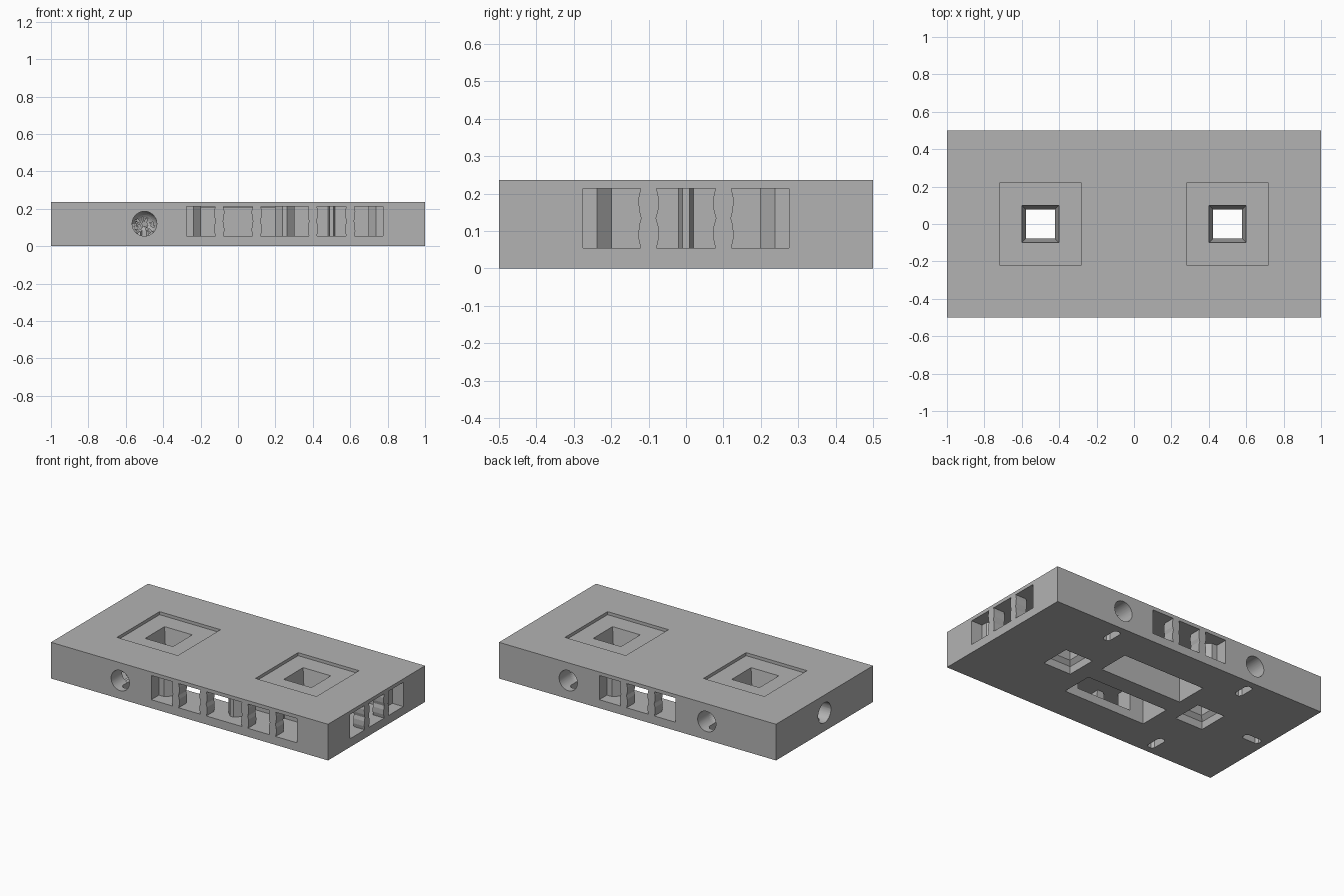
import bpy, bmesh, math
from mathutils import Matrix

if "Cube" in bpy.data.objects:
    bpy.data.objects.remove(bpy.data.objects["Cube"])

grey = bpy.data.materials.new("plain_grey")
grey.use_nodes = True
grey.diffuse_color = (0.45, 0.45, 0.45, 1)
grey.node_tree.nodes["Principled BSDF"].inputs["Base Color"].default_value = grey.diffuse_color

HEIGHT = 0.236
LOW, HIGH = 0.055, 0.213      # floor and ceiling of the clip sockets
cutters = []


def make(name, bm, frame=Matrix(), cutter=False):
    bmesh.ops.recalc_face_normals(bm, faces=bm.faces)
    mesh = bpy.data.meshes.new(name)
    bm.to_mesh(mesh)
    bm.free()
    mesh.materials.append(grey)
    mesh.transform(frame)
    obj = bpy.data.objects.new(name, mesh)
    bpy.context.collection.objects.link(obj)
    if cutter:
        obj.hide_render = True
        cutters.append(obj)
    return obj


def prism(name, outline, bottom, top, frame=Matrix(), cutter=False):
    bm = bmesh.new()
    face = bm.faces.new([bm.verts.new((x, y, bottom)) for x, y in outline])
    new = bmesh.ops.extrude_face_region(bm, geom=[face])["geom"]
    moved = [g for g in new if isinstance(g, bmesh.types.BMVert)]
    bmesh.ops.translate(bm, verts=moved, vec=(0, 0, top - bottom))
    return make(name, bm, frame, cutter)


def rect(x0, x1, y0, y1):
    return [(x0, y0), (x1, y0), (x1, y1), (x0, y1)]


def square_stack(name, levels, frame):
    """Square-section cutter through (half width, height) levels."""
    bm = bmesh.new()
    rings = [[bm.verts.new((x, y, z)) for x, y in rect(-w, w, -w, w)] for w, z in levels]
    for a, b in zip(rings, rings[1:]):
        for i in range(4):
            j = (i + 1) % 4
            bm.faces.new((a[i], a[j], b[j], b[i]))
    bm.faces.new(rings[0])
    bm.faces.new(rings[-1])
    make(name, bm, frame, True)


def edge_frame(x, y, turns):
    # Local x runs along the edge, local y points into the block
    return Matrix.Translation((x, y, 0)) @ Matrix.Rotation(turns * math.pi / 2, 4, "Z")


# Main block
base = prism("base_block", rect(-1, 1, -0.5, 0.5), 0, HEIGHT)

# Clip sockets with two waisted pillars each
right_half = [(0.276, -0.02), (0.276, 0.079), (0.238, 0.079), (0.198, 0.118), (0.198, 0.238)]
socket = right_half + [(-x, y) for x, y in reversed(right_half)]
widths = [(0.021, LOW - 0.002), (0.027, 0.08), (0.026, 0.112), (0.02, 0.134),
          (0.026, 0.156), (0.027, 0.188), (0.021, HIGH + 0.002)]
ridge = [(-0.02, 0.24), (-0.01, 0.2), (0.01, 0.2), (0.02, 0.24)]
tip_forward = Matrix.Rotation(math.pi / 2, 4, "X")
clips = [("front_centre", 0, -0.5, 0, False), ("front_side", 0.5, -0.5, 0, True),
         ("back", 0, 0.5, 2, False), ("end", 1, 0, 1, True)]
for label, x, y, turns, closed in clips:
    frame = edge_frame(x, y, turns)
    prism(label + "_socket_cutter", socket, LOW, HIGH, frame, True)
    for side in (-0.1, 0.1):
        outline = [(side - w, z) for w, z in widths] + [(side + w, z) for w, z in reversed(widths)]
        prism(label + "_pillar", outline, -0.079, 0, frame @ tip_forward)
    if closed:
        prism(label + "_socket_ridge", ridge, LOW - 0.002, HIGH + 0.002, frame)

# Round-ended bores, each with a slot from below
for label, x, y, turns in [("front", -0.5, -0.5, 0), ("back_left", 0.5, 0.5, 2),
                           ("back_right", -0.5, 0.5, 2), ("end", -1, 0, -1)]:
    frame = edge_frame(x, y, turns)
    bm = bmesh.new()
    axis = Matrix.Rotation(-math.pi / 2, 4, "X")
    bmesh.ops.create_uvsphere(bm, u_segments=32, v_segments=16, radius=0.066,
                              matrix=Matrix.Translation((0, 0.11, 0.12)) @ axis)
    bmesh.ops.create_circle(bm, segments=32, radius=0.066,
                            matrix=Matrix.Translation((0, -0.02, 0.12)) @ axis)
    hull = bmesh.ops.convex_hull(bm, input=bm.verts[:])
    inner = [g for g in hull["geom_interior"] if isinstance(g, bmesh.types.BMVert)]
    if inner:
        bmesh.ops.delete(bm, geom=inner, context="VERTS")
    make(label + "_bore_cutter", bm, frame, True)
    prism(label + "_slot_cutter",
          [(-0.025, 0.06), (-0.012, 0.045), (0.012, 0.045), (0.025, 0.06),
           (0.025, 0.15), (0.012, 0.165), (-0.012, 0.165), (-0.025, 0.15)],
          -0.02, 0.1, frame, True)

# Long pockets in the underside
for label, y0, y1 in (("front", -0.27, -0.06), ("back", 0.06, 0.27)):
    prism(label + "_pocket_cutter", rect(-0.296, 0.296, y0, y1), -0.02, 0.208, cutter=True)

# Shallow square recesses with tapered through holes
for x in (-0.5, 0.5):
    square_stack("recess_cutter", [(0.1, -0.02), (0.1, 0.05), (0.077, 0.075), (0.1, 0.216),
                                   (0.22, 0.216), (0.22, 0.26)], Matrix.Translation((x, 0, 0)))

# Cut everything out of the block
for cutter in cutters:
    mod = base.modifiers.new(cutter.name, "BOOLEAN")
    mod.operation = "DIFFERENCE"
    mod.solver = "EXACT"
    mod.object = cutter
bpy.context.view_layer.update()
cut = bpy.data.meshes.new_from_object(base.evaluated_get(bpy.context.evaluated_depsgraph_get()))
base.modifiers.clear()
base.data = cut
for cutter in cutters:
    bpy.data.objects.remove(cutter)

# Smooth bores, sharp edges elsewhere
bpy.ops.object.select_all(action="DESELECT")
base.select_set(True)
bpy.context.view_layer.objects.active = base
bpy.ops.object.shade_smooth_by_angle(angle=math.radians(25))
